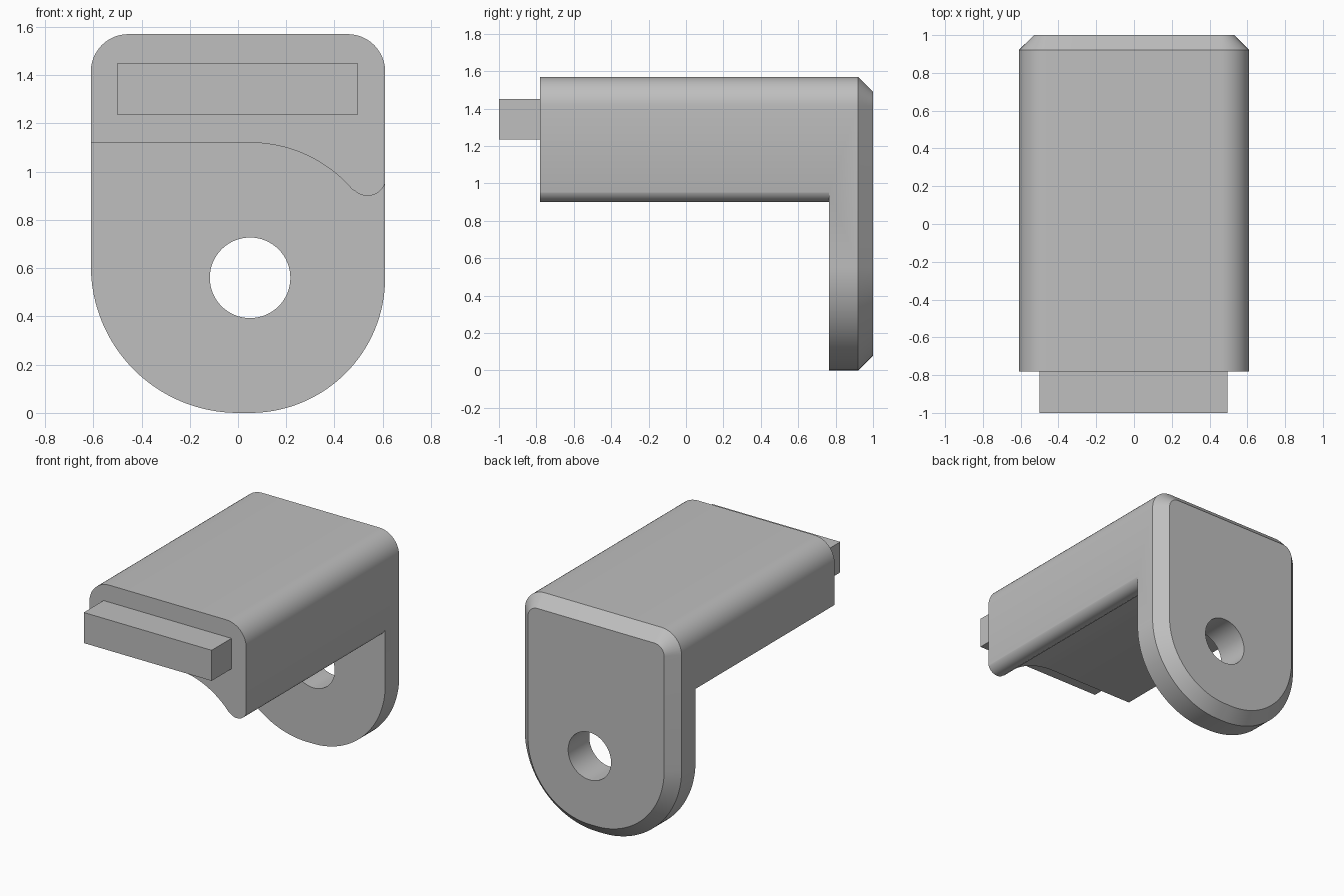
import bpy, bmesh
from math import cos, sin, radians, degrees, atan2

cube = bpy.data.objects.get("Cube")
if cube:
    bpy.data.objects.remove(cube, do_unlink=True)

grey = bpy.data.materials.new("plain grey")
grey.use_nodes = True
grey.diffuse_color = (0.52, 0.52, 0.52, 1)
grey.node_tree.nodes["Principled BSDF"].inputs["Base Color"].default_value = grey.diffuse_color

HALF, TOP = 0.61, 1.57
HOLE_X, HOLE_Z = 0.05, 0.56


def arc(cx, cz, r, start, end, steps=24):
    """Points on an arc in the xz plane, angles in degrees."""
    angles = [radians(start + (end - start) * i / steps) for i in range(steps + 1)]
    return [(cx + r * cos(a), cz + r * sin(a)) for a in angles]


def loft(name, sections):
    """Closed solid through matching xz outlines, each given as (y, points)."""
    bm = bmesh.new()
    rings = [[bm.verts.new((x, y, z)) for x, z in pts] for y, pts in sections]
    n = len(rings[0])
    for a, b in zip(rings, rings[1:]):
        for i in range(n):
            j = (i + 1) % n
            bm.faces.new((a[i], a[j], b[j], b[i]))
    bm.faces.new(rings[0])
    bm.faces.new(rings[-1])
    bmesh.ops.recalc_face_normals(bm, faces=bm.faces)
    mesh = bpy.data.meshes.new(name)
    bm.to_mesh(mesh)
    bm.free()
    mesh.materials.append(grey)
    obj = bpy.data.objects.new(name, mesh)
    bpy.context.collection.objects.link(obj)
    return obj


def outline(inset):
    """Bracket silhouette: rounded top corners and a round lower end."""
    r = 0.155
    return (arc(HALF - r, TOP - r, r - inset, 0, 90, 12)
            + arc(r - HALF, TOP - r, r - inset, 90, 180, 12)
            + arc(0, HALF, HALF - inset, 180, 270, 32)
            + arc(HOLE_X, HOLE_Z, HOLE_Z - inset, 270, 360, 32))


def cut(obj, cutter):
    cutter.hide_render = True
    mod = obj.modifiers.new("cut", 'BOOLEAN')
    mod.operation = 'DIFFERENCE'
    mod.solver = 'EXACT'
    mod.object = cutter
    bpy.context.view_layer.objects.active = obj
    bpy.ops.object.modifier_apply(modifier=mod.name)
    bpy.data.objects.remove(cutter, do_unlink=True)


# Bracket body with a chamfered back rim
bracket = loft("bracket", [(-0.78, outline(0)), (0.92, outline(0)), (1.0, outline(0.08))])

# Space under the arm: concave sweep running into a small rounded lip
lip_x, lip_z, lip_r = 0.537, 0.977, 0.077
meet = degrees(atan2(lip_z - HOLE_Z, lip_x - HOLE_X))
under = ([(-0.8, -0.2), (-0.8, 1.12)]
         + arc(HOLE_X, HOLE_Z, 0.56, 90, meet, 20)
         + arc(lip_x, lip_z, lip_r, 180 + meet, 360, 20)[1:]
         + [(0.8, lip_z), (0.8, -0.2)])
cut(bracket, loft("under_arm_cutter", [(-1.2, under), (0.765, under)]))

# Hole through the plate
circle = arc(HOLE_X, HOLE_Z, 0.167, 0, 360, 64)[:-1]
cut(bracket, loft("hole_cutter", [(0.6, circle), (1.2, circle)]))

# Rectangular tongue on the front of the arm
rect = [(-0.5, 1.235), (0.495, 1.235), (0.495, 1.45), (-0.5, 1.45)]
tongue = loft("front_tongue", [(-1.0, rect), (-0.77, rect)])

bpy.ops.object.select_all(action='DESELECT')
bracket.select_set(True)
bpy.context.view_layer.objects.active = bracket
bpy.ops.object.shade_smooth_by_angle(angle=radians(30))
